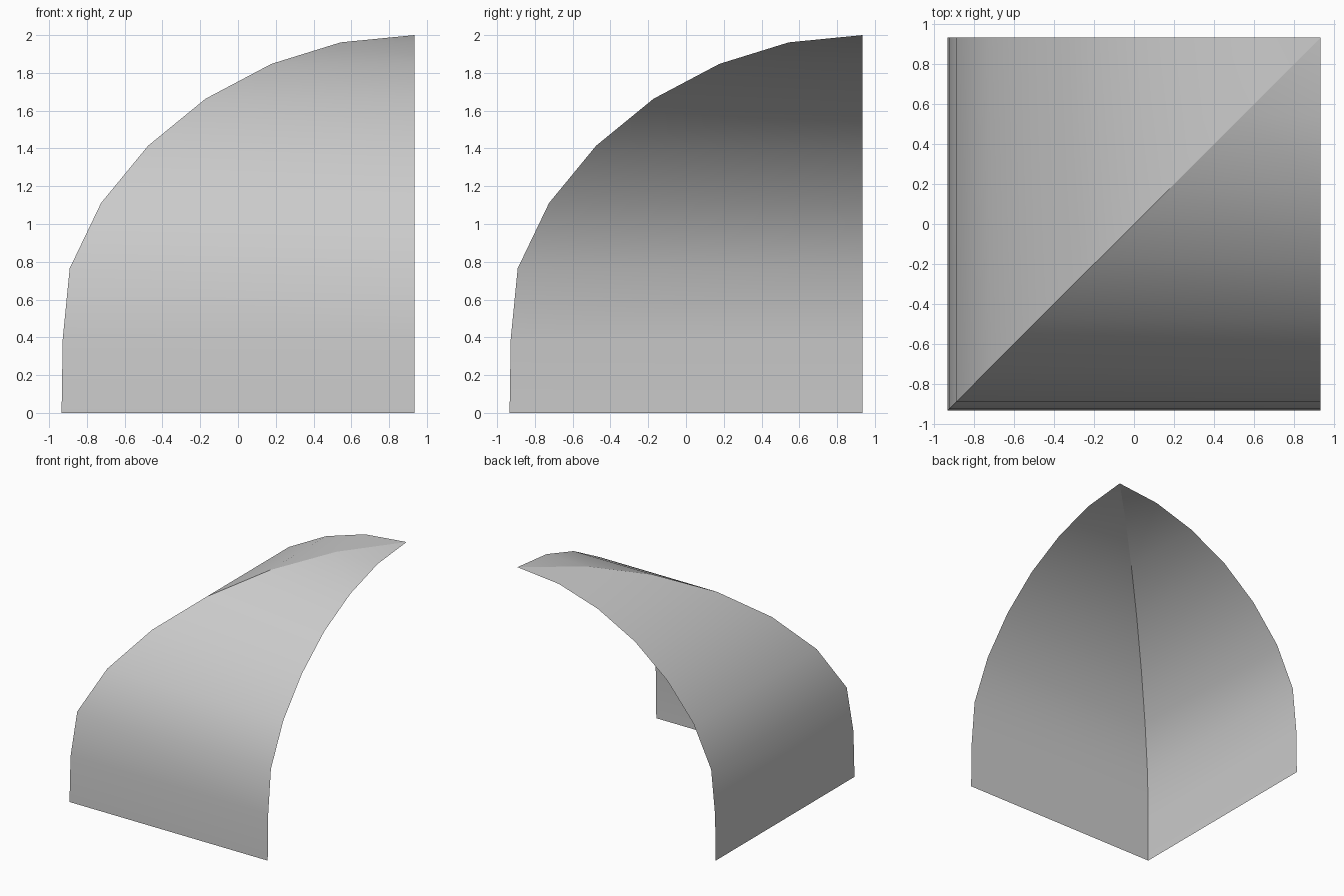
import bpy
import bmesh
from math import sin, pi

cube = bpy.data.objects.get("Cube")
if cube:
    bpy.data.objects.remove(cube, do_unlink=True)

HALF = 0.934   # half of the square plan
RISE = 2.0     # height of the crown

# Horizontal position of the arch at equal angle steps, foot to crown
ARCH = [-HALF, -0.928, -0.891, -0.725, -0.476, -0.172, 0.177, 0.544, HALF]
STEPS = len(ARCH) - 1
profile = [(p, RISE * sin(pi / 2 * i / STEPS)) for i, p in enumerate(ARCH)]

grey = bpy.data.materials.new("plain grey")
grey.use_nodes = True
colour = (0.6, 0.6, 0.6, 1)
grey.diffuse_color = colour
grey.node_tree.nodes["Principled BSDF"].inputs["Base Color"].default_value = colour


def vault_panel(name, mirrored):
    """Curved web running from the diagonal groin to the open edge."""
    bm = bmesh.new()
    groin, rim = [], []
    for p, z in profile:
        groin.append(bm.verts.new((p, p, z)))
        if p < HALF:
            rim.append(bm.verts.new((HALF, p, z) if mirrored else (p, HALF, z)))
    rim.append(groin[-1])  # both edges meet at the crown
    for i in range(STEPS):
        corners = [groin[i], groin[i + 1], rim[i + 1], rim[i]]
        if i == STEPS - 1:
            corners.pop(2)
        if mirrored:
            corners.reverse()
        face = bm.faces.new(corners)
        face.smooth = True
    # Outer side faces away from the vault's interior
    bm.normal_update()
    bm.faces.ensure_lookup_table()
    first = bm.faces[0].normal
    if (first.y if mirrored else first.x) > 0:
        bmesh.ops.reverse_faces(bm, faces=bm.faces[:])
    mesh = bpy.data.meshes.new(name)
    bm.to_mesh(mesh)
    bm.free()
    mesh.materials.append(grey)
    obj = bpy.data.objects.new(name, mesh)
    bpy.context.collection.objects.link(obj)


vault_panel("side_vault_panel", False)
vault_panel("front_vault_panel", True)
